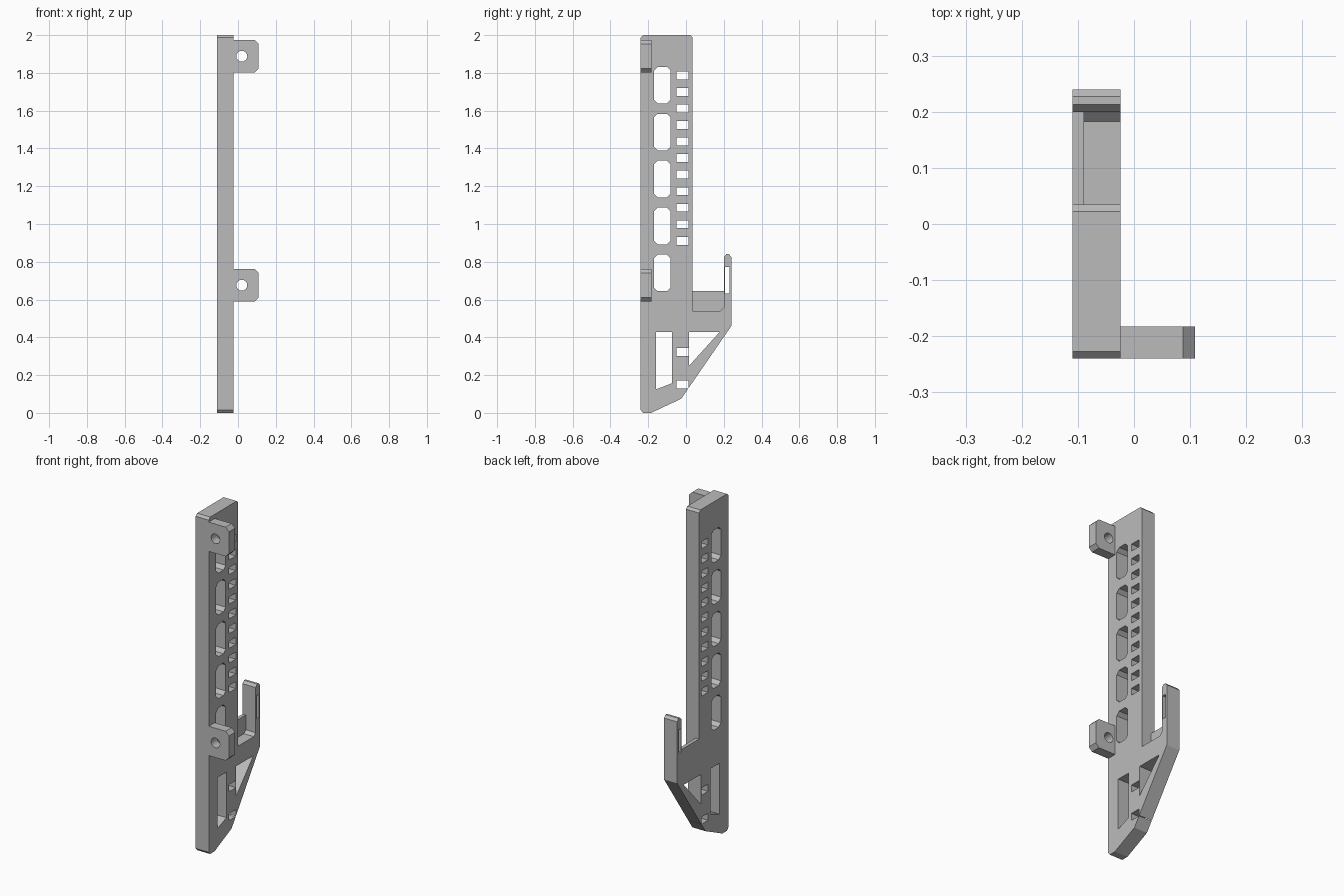
import bpy, bmesh, math
from mathutils import Vector

cube = bpy.data.objects.get("Cube")
if cube:
    bpy.data.objects.remove(cube)

grey = bpy.data.materials.new("plain_grey")
grey.use_nodes = True
tone = (0.5, 0.5, 0.5, 1)
grey.diffuse_color = tone
grey.node_tree.nodes["Principled BSDF"].inputs["Base Color"].default_value = tone

LEFT, RIGHT = -0.11, -0.024      # plate thickness limits in x
BACK = 0.035                     # rear edge of the tall column


def prism(bm, outline, axis, start, end):
    """Extrude a closed outline along x (points are y, z) or y (points are x, z)."""
    if axis == "x":
        pts = [(start, a, b) for a, b in outline]
        move = Vector((end - start, 0, 0))
    else:
        pts = [(a, start, b) for a, b in outline]
        move = Vector((0, end - start, 0))
    face = bm.faces.new([bm.verts.new(p) for p in pts])
    new = bmesh.ops.extrude_face_region(bm, geom=[face])["geom"]
    bmesh.ops.translate(bm, vec=move, verts=[v for v in new if isinstance(v, bmesh.types.BMVert)])


def chamfered(a0, a1, b0, b1, c=0.0):
    """Rectangle outline with cut corners."""
    if c == 0:
        return [(a0, b0), (a1, b0), (a1, b1), (a0, b1)]
    return [(a0 + c, b0), (a1 - c, b0), (a1, b0 + c), (a1, b1 - c),
            (a1 - c, b1), (a0 + c, b1), (a0, b1 - c), (a0, b0 + c)]


def finish(bm, name, cutter=False):
    bmesh.ops.recalc_face_normals(bm, faces=bm.faces)
    mesh = bpy.data.meshes.new(name)
    bm.to_mesh(mesh)
    bm.free()
    mesh.materials.append(grey)
    obj = bpy.data.objects.new(name, mesh)
    bpy.context.collection.objects.link(obj)
    if cutter:
        obj.hide_render = True
        obj.hide_viewport = True
        obj.display_type = "WIRE"
    return obj


def cut(obj, cutter):
    mod = obj.modifiers.new(cutter.name, "BOOLEAN")
    mod.operation = "DIFFERENCE"
    mod.solver = "EXACT"
    mod.object = cutter


# Side plate: tall column, pointed foot and upright hook
bm = bmesh.new()
prism(bm, [(-0.24, 0.015), (-0.227, 0), (-0.185, 0), (-0.025, 0.075), (0.24, 0.46),
           (0.24, 0.825), (0.227, 0.84), (0.213, 0.84), (0.2, 0.825), (0.2, 0.645),
           (BACK, 0.645), (BACK, 1.987), (0.022, 2), (-0.227, 2), (-0.24, 1.987)],
      "x", LEFT, RIGHT)
plate = finish(bm, "side_plate")

# Through openings
bm = bmesh.new()
openings = [chamfered(-0.17, -0.081, z - 0.097, z + 0.097, 0.02)
            for z in (1.735 - 0.2485 * i for i in range(5))]
small = [1.786 - 0.0875 * i for i in range(11)] + [0.323, 0.151]
openings += [chamfered(-0.05, 0.014, z - 0.021, z + 0.021) for z in small]
openings.append([(-0.158, 0.125), (-0.074, 0.157), (-0.074, 0.428), (-0.158, 0.428)])
openings.append([(0.017, 0.25), (0.178, 0.428), (0.017, 0.428)])
openings.append(chamfered(0.206, 0.229, 0.633, 0.773))
for outline in openings:
    prism(bm, outline, "x", LEFT - 0.05, RIGHT + 0.05)
cut(plate, finish(bm, "opening_cutter", True))

# Hook tray: recess that leaves a thin outer wall
bm = bmesh.new()
prism(bm, [(BACK, 0.54), (0.183, 0.54), (0.2, 0.557), (0.2, 0.7), (BACK, 0.7)],
      "x", -0.089, RIGHT + 0.05)
cut(plate, finish(bm, "tray_cutter", True))

# Mounting tabs, each with a screw hole
for name, z in (("upper_tab", 1.888), ("lower_tab", 0.676)):
    low, high, tip, c = z - 0.087, z + 0.087, 0.109, 0.022
    bm = bmesh.new()
    prism(bm, [(RIGHT, low), (tip - c, low), (tip, low + c), (tip, high - c),
               (tip - c, high), (RIGHT, high)], "y", -0.24, -0.183)
    tab = finish(bm, name)
    bm = bmesh.new()
    ring = [(0.02 + 0.029 * math.cos(a), z + 0.029 * math.sin(a))
            for a in (math.tau * i / 16 for i in range(16))]
    prism(bm, ring, "y", -0.3, -0.1)
    cut(tab, finish(bm, name + "_hole_cutter", True))
